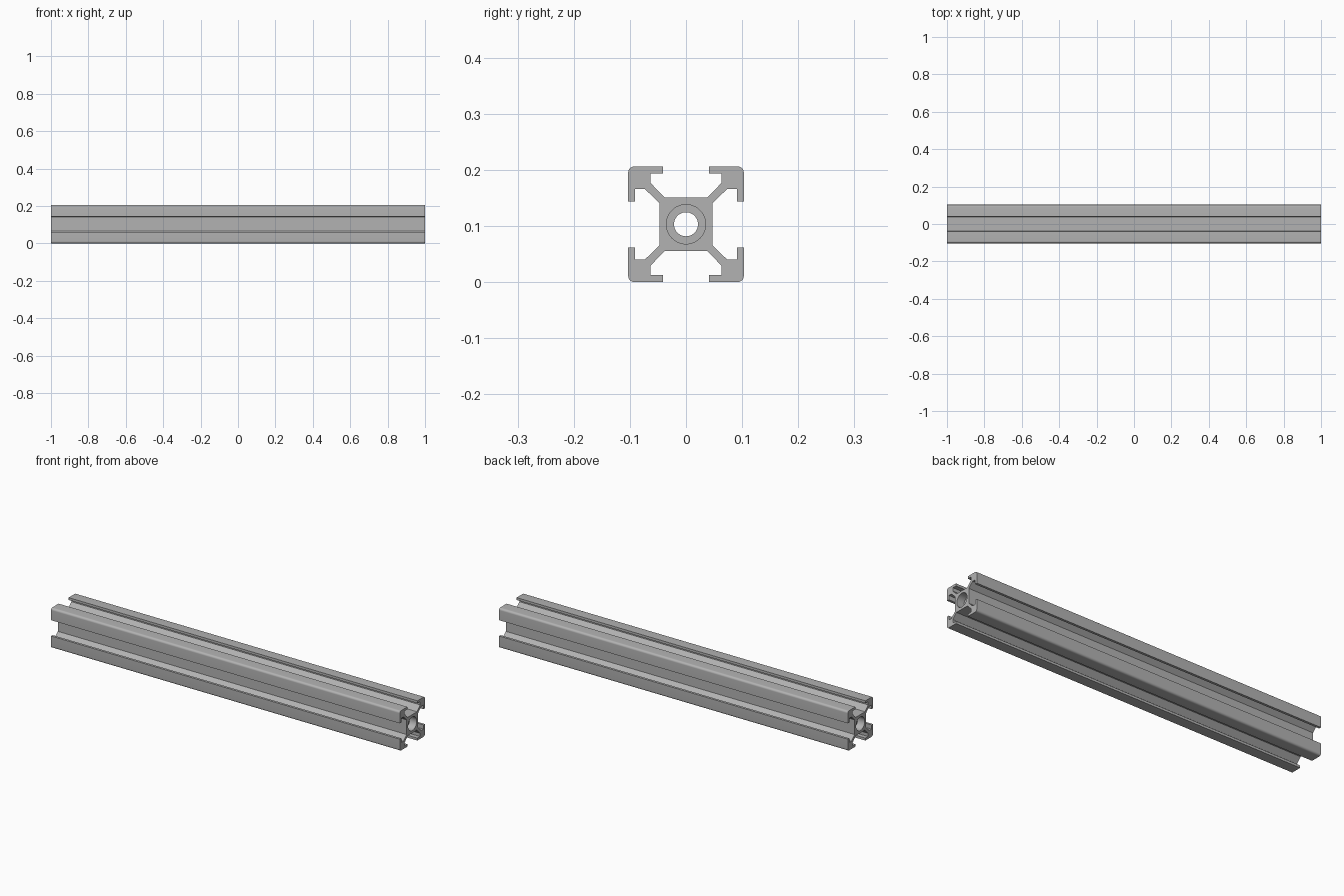
import bpy, bmesh
from math import sin, cos, pi
from mathutils import Matrix

if "Cube" in bpy.data.objects:
    bpy.data.objects.remove(bpy.data.objects["Cube"], do_unlink=True)

HALF = 0.103      # half the width of the square section
ROUND = 0.011     # outer corner radius
BORE, RECESS = 0.0214, 0.035
DEPTH = 0.04      # depth of the wider recess at each end

aluminium = bpy.data.materials.new("brushed_aluminium")
aluminium.use_nodes = True
grey = (0.45, 0.45, 0.45, 1)
aluminium.diffuse_color = grey
aluminium.node_tree.nodes["Principled BSDF"].inputs["Base Color"].default_value = grey


def add_object(name, bm):
    bmesh.ops.recalc_face_normals(bm, faces=bm.faces)
    mesh = bpy.data.meshes.new(name)
    bm.to_mesh(mesh)
    bm.free()
    mesh.materials.append(aluminium)
    obj = bpy.data.objects.new(name, mesh)
    bpy.context.collection.objects.link(obj)
    return obj


def section():
    """Outline of the slotted section: one corner, turned four times."""
    side = [(0.038, 0.0475), (0.063, 0.0735), (0.063, 0.0905),
            (0.041, 0.0905), (0.041, HALF)]
    c = HALF - ROUND
    arc = [(c + ROUND * sin(a), c + ROUND * cos(a))
           for a in (i * pi / 16 for i in range(9))]
    corner = side + arc + [(v, u) for u, v in reversed(side)]
    points = []
    for k in range(4):
        for u, v in corner:
            for _ in range(k):
                u, v = v, -u
            points.append((u, v))
        # core corner is left square between neighbouring struts
    return points


# Extruded rail body
bm = bmesh.new()
face = bm.faces.new([bm.verts.new((-1, y, z + HALF)) for y, z in section()])
end = bmesh.ops.extrude_face_region(bm, geom=[face])
bmesh.ops.translate(bm, vec=(2, 0, 0),
                    verts=[g for g in end["geom"] if isinstance(g, bmesh.types.BMVert)])
rail = add_object("slotted_rail", bm)


# Centre bore and the wider recess at both ends
def bore_cutter(name, radius, x, length):
    bm = bmesh.new()
    place = Matrix.Translation((x, 0, HALF)) @ Matrix.Rotation(pi / 2, 4, "Y")
    bmesh.ops.create_cone(bm, cap_ends=True, segments=48, radius1=radius,
                          radius2=radius, depth=length, matrix=place)
    return add_object(name, bm)


cutters = [bore_cutter("bore_cutter", BORE, 0, 2.2)]
cutters += [bore_cutter("recess_cutter", RECESS, s, 2 * DEPTH) for s in (-1, 1)]

bpy.ops.object.select_all(action="DESELECT")
rail.select_set(True)
bpy.context.view_layer.objects.active = rail
for cutter in cutters:
    cutter.hide_render = True
    cut = rail.modifiers.new("cut", "BOOLEAN")
    cut.operation, cut.solver, cut.object = "DIFFERENCE", "EXACT", cutter
    bpy.ops.object.modifier_apply(modifier=cut.name)
    bpy.data.objects.remove(cutter, do_unlink=True)

bpy.ops.object.shade_smooth_by_angle(angle=pi / 6)
